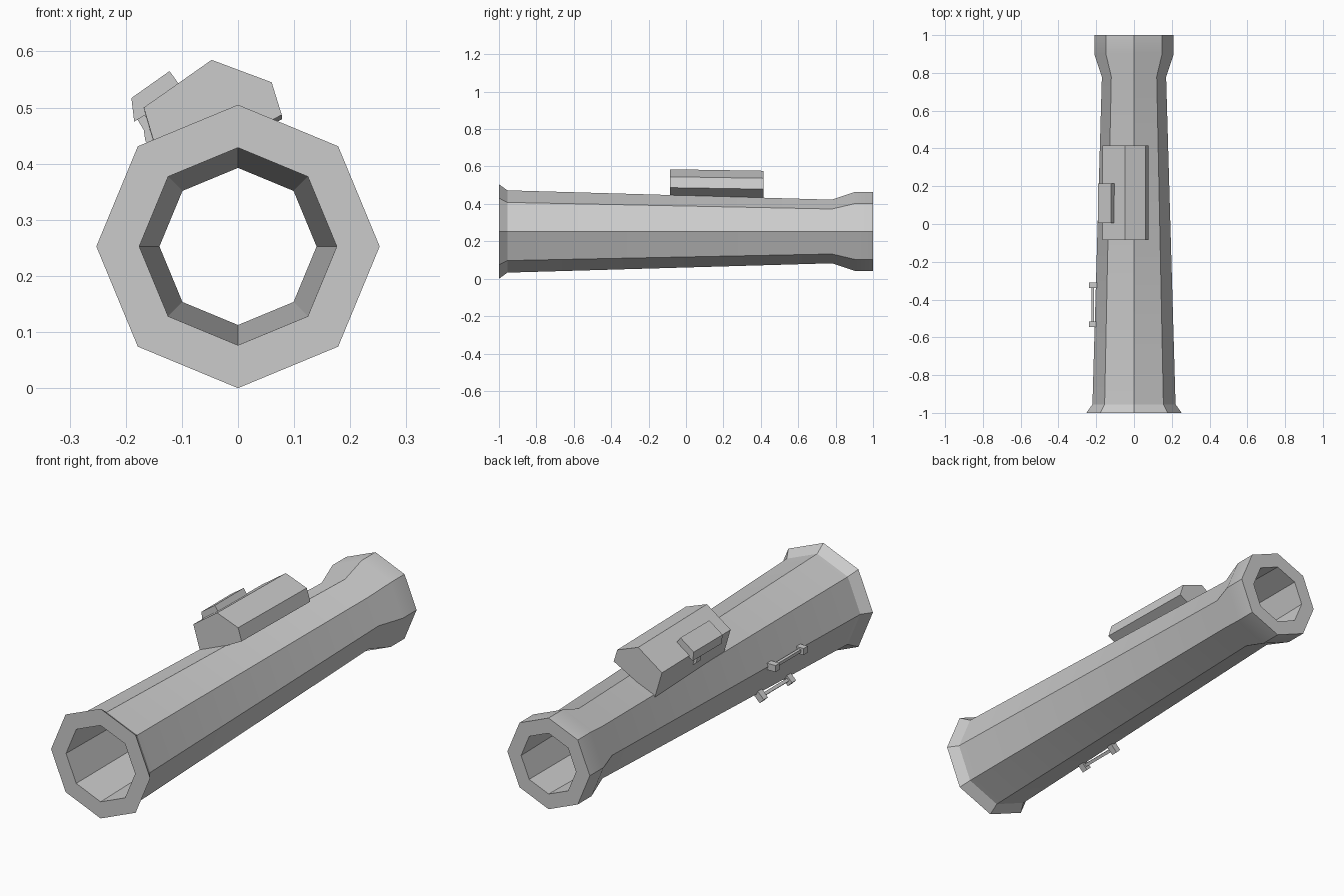
import bpy, bmesh, math
from mathutils import Matrix, Vector

cube = bpy.data.objects.get("Cube")
if cube:
    bpy.data.objects.remove(cube, do_unlink=True)

AXIS_Z = 0.2525

grey = bpy.data.materials.new("plain_grey")
grey.use_nodes = True
colour = (0.6, 0.6, 0.6, 1)
grey.diffuse_color = colour
grey.node_tree.nodes["Principled BSDF"].inputs["Base Color"].default_value = colour


def finish(name, bm):
    bmesh.ops.recalc_face_normals(bm, faces=bm.faces[:])
    mesh = bpy.data.meshes.new(name)
    bm.to_mesh(mesh)
    bm.free()
    mesh.materials.append(grey)
    obj = bpy.data.objects.new(name, mesh)
    bpy.context.collection.objects.link(obj)
    return obj


def lathe(name, profile, sides):
    """Closed (radius, y) profile turned around the tube axis."""
    bm = bmesh.new()
    rings = []
    for i in range(sides):
        a = math.tau * i / sides
        rings.append([bm.verts.new((r * math.cos(a), y, AXIS_Z + r * math.sin(a)))
                      for r, y in profile])
    n = len(profile)
    for i in range(sides):
        a, b = rings[i], rings[(i + 1) % sides]
        for j in range(n):
            k = (j + 1) % n
            bm.faces.new((a[j], a[k], b[k], b[j]))
    return finish(name, bm)


def prism(name, section, y0, y1, slope=0.0):
    """Extrude an (x, z) section along y, sinking with the barrel taper."""
    bm = bmesh.new()
    face = bm.faces.new([bm.verts.new((x, y0, z)) for x, z in section])
    new = bmesh.ops.extrude_face_region(bm, geom=[face])["geom"]
    bmesh.ops.translate(bm, vec=(0, y1 - y0, -slope * (y1 - y0)),
                        verts=[v for v in new if isinstance(v, bmesh.types.BMVert)])
    return finish(name, bm)


def add_box(bm, centre, size, turn):
    m = turn @ Matrix.Translation(centre) @ Matrix.Diagonal((*size, 1))
    bmesh.ops.create_cube(bm, size=1, matrix=m)


# Hollow eight-sided barrel with a front lip and a swollen rear collar
barrel = lathe("barrel", [(0.2525, -1), (0.22, -0.955), (0.17, 0.78), (0.21, 0.9),
                          (0.21, 1), (0.14, 1), (0.176, -1)], 8)
bpy.ops.object.select_all(action="DESELECT")
barrel.select_set(True)
bpy.context.view_layer.objects.active = barrel
bpy.ops.object.shade_smooth_by_angle(angle=math.radians(30))

# Faceted housing resting on the barrel
prism("sight_housing", [(-0.168, 0.5), (-0.047, 0.585), (0.06, 0.545), (0.078, 0.487),
                        (-0.02, 0.435), (-0.128, 0.365)], -0.085, 0.415, 0.016)

# Raised cover plate on the housing, and the small latch below it
prism("side_cover", [(-0.19, 0.517), (-0.122, 0.565), (-0.104, 0.54),
                     (-0.16, 0.49), (-0.185, 0.475)], 0.005, 0.215)
prism("cover_latch", [(-0.186, 0.49), (-0.15, 0.49), (-0.14, 0.42),
                      (-0.165, 0.44), (-0.168, 0.46)], 0.13, 0.16)

# Two sling bars on the right side, each with a stud at both ends
for name, angle in (("upper_sling_bar", 180), ("lower_sling_bar", 225)):
    bm = bmesh.new()
    turn = (Matrix.Translation(Vector((0, 0, AXIS_Z)))
            @ Matrix.Rotation(math.radians(-angle), 4, "Y"))
    add_box(bm, (0.218, -0.425, 0), (0.014, 0.2, 0.014), turn)
    for y in (-0.325, -0.53):
        add_box(bm, (0.217, y, 0), (0.044, 0.03, 0.03), turn)
    finish(name, bm)
